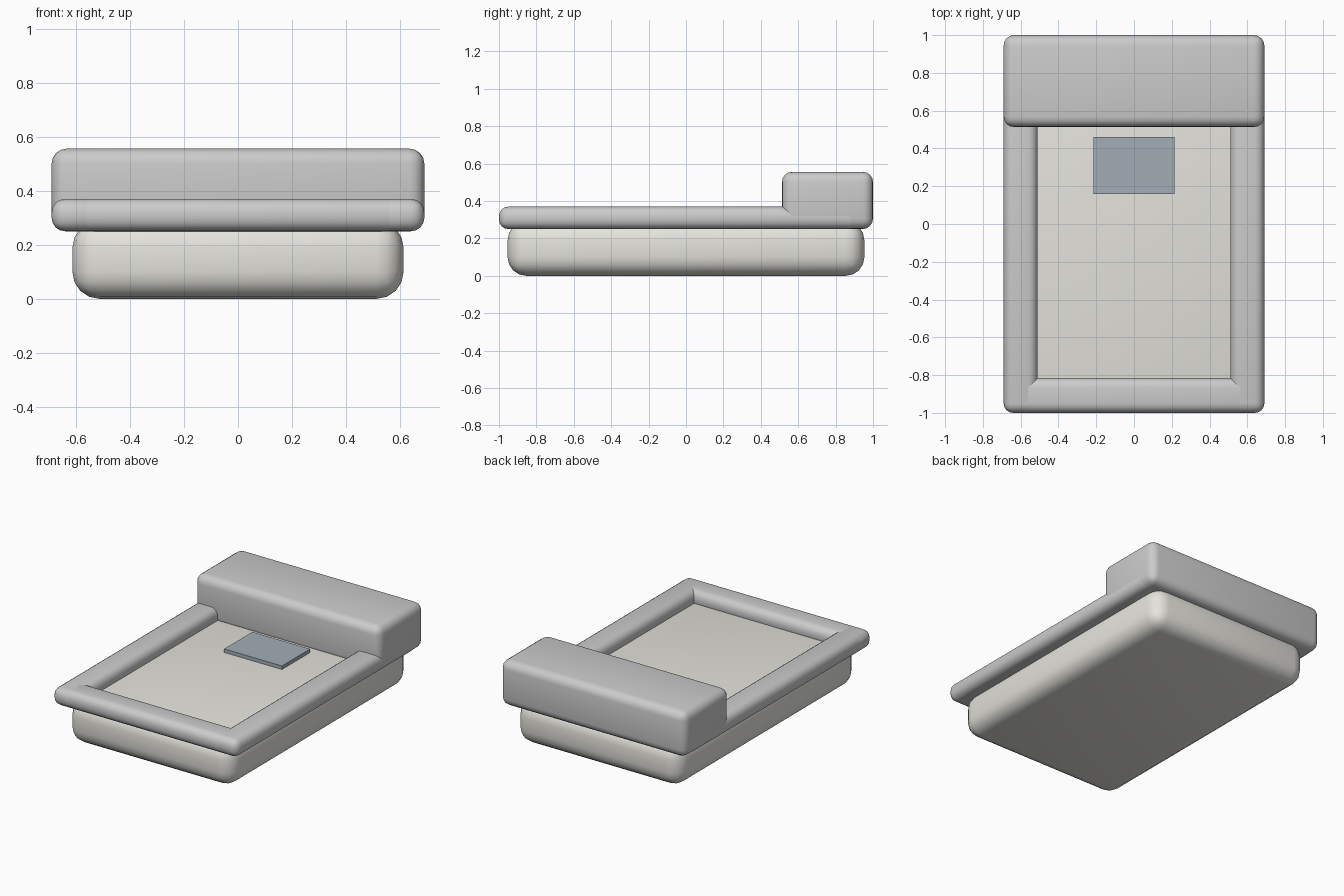
import bpy
import math

if "Cube" in bpy.data.objects:
    bpy.data.objects.remove(bpy.data.objects["Cube"])


def material(name, rgb):
    m = bpy.data.materials.new(name)
    m.diffuse_color = (*rgb, 1)
    m.use_nodes = True
    m.node_tree.nodes["Principled BSDF"].inputs["Base Color"].default_value = m.diffuse_color
    return m


def box(name, x, y, z, radius=0.0, mat=None):
    """Rounded box from (min, max) ranges on each axis."""
    centre = [(a + b) / 2 for a, b in (x, y, z)]
    bpy.ops.mesh.primitive_cube_add(size=1, location=centre)
    ob = bpy.context.object
    ob.name = name
    ob.scale = [b - a for a, b in (x, y, z)]
    bpy.ops.object.transform_apply(location=False, rotation=False, scale=True)
    if radius:
        bev = ob.modifiers.new("rounding", "BEVEL")
        bev.width = radius
        bev.segments = 4
        bev.limit_method = "ANGLE"
        bpy.ops.object.modifier_apply(modifier=bev.name)
        bpy.ops.object.shade_smooth_by_angle(angle=math.radians(35))
    if mat:
        ob.data.materials.append(mat)
    return ob


cream = material("warm_grey", (0.78, 0.77, 0.72))
blue = material("blue_grey", (0.36, 0.42, 0.47))

# Body with rounded edges; its top is the recessed floor
box("base", (-0.613, 0.613), (-0.954, 0.954), (0, 0.29), 0.1, cream)

# Raised rim: two long side rails and a front rail
for side, x in (("left", (-0.69, -0.51)), ("right", (0.51, 0.69))):
    box(side + "_rail", x, (-1, 0.93), (0.25, 0.37), 0.05)
box("front_rail", (-0.69, 0.69), (-1, -0.815), (0.25, 0.37), 0.05)

# Tall block across the back
box("back_block", (-0.69, 0.69), (0.513, 1), (0.25, 0.556), 0.055)

# Thin panel lying on the floor
box("panel", (-0.215, 0.215), (0.16, 0.46), (0.285, 0.314), 0, blue)
